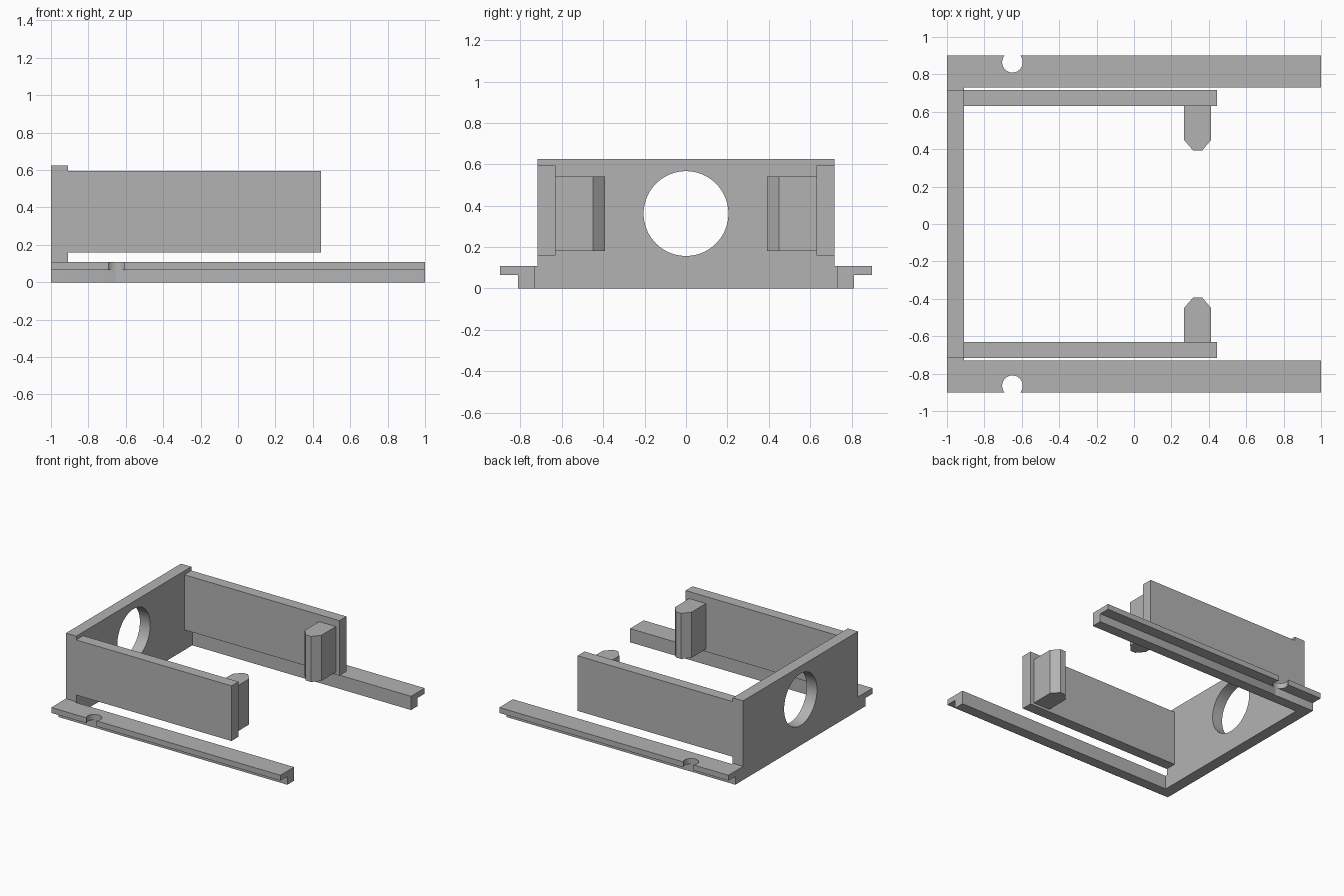
import bpy
import bmesh
from math import pi, radians
from mathutils import Matrix, Vector

if "Cube" in bpy.data.objects:
    bpy.data.objects.remove(bpy.data.objects["Cube"], do_unlink=True)

grey = bpy.data.materials.new("plain_grey")
grey.use_nodes = True
colour = (0.45, 0.45, 0.45, 1)
grey.diffuse_color = colour
grey.node_tree.nodes["Principled BSDF"].inputs["Base Color"].default_value = colour


def finish(name, bm):
    bmesh.ops.recalc_face_normals(bm, faces=bm.faces)
    mesh = bpy.data.meshes.new(name)
    bm.to_mesh(mesh)
    bm.free()
    mesh.materials.append(grey)
    obj = bpy.data.objects.new(name, mesh)
    bpy.context.collection.objects.link(obj)
    return obj


def prism(name, profile, axis, low, high):
    """Extrude a 2D profile along x (profile in y, z) or z (profile in x, y)."""
    bm = bmesh.new()
    place = (lambda a, b: (low, a, b)) if axis == "X" else (lambda a, b: (a, b, low))
    face = bm.faces.new([bm.verts.new(place(a, b)) for a, b in profile])
    step = Vector((high - low, 0, 0) if axis == "X" else (0, 0, high - low))
    new = bmesh.ops.extrude_face_region(bm, geom=[face])["geom"]
    bmesh.ops.translate(bm, vec=step, verts=[v for v in new if isinstance(v, bmesh.types.BMVert)])
    return finish(name, bm)


def drill(obj, radius, depth, centre, axis):
    """Cut a round hole through obj and shade its wall smoothly."""
    bm = bmesh.new()
    turn = Matrix.Rotation(pi / 2, 4, "Y") if axis == "X" else Matrix()
    bmesh.ops.create_cone(bm, cap_ends=True, segments=64, radius1=radius, radius2=radius,
                          depth=depth, matrix=Matrix.Translation(centre) @ turn)
    cutter = finish("hole_cutter", bm)
    cutter.hide_render = True
    mod = obj.modifiers.new("hole", "BOOLEAN")
    mod.operation = "DIFFERENCE"
    mod.solver = "EXACT"
    mod.object = cutter
    bpy.ops.object.select_all(action="DESELECT")
    obj.select_set(True)
    bpy.context.view_layer.objects.active = obj
    bpy.ops.object.modifier_apply(modifier=mod.name)
    bpy.data.objects.remove(cutter, do_unlink=True)
    bpy.ops.object.shade_smooth_by_angle(angle=radians(30))


# End plate, slightly wider at the foot where it joins the rails
half = [(0.73, 0), (0.73, 0.108), (0.717, 0.108), (0.717, 0.625)]
plate = prism("end_plate", half + [(-y, z) for y, z in reversed(half)], "X", -1, -0.91)
drill(plate, 0.205, 0.4, (-0.955, 0, 0.362), "X")

for side, s in (("left", 1), ("right", -1)):
    # Stepped base rail with a round notch in its outer flange
    section = [(0.73, 0), (0.813, 0), (0.813, 0.065), (0.9, 0.065), (0.9, 0.108), (0.73, 0.108)]
    rail = prism(side + "_rail", [(s * y, z) for y, z in section], "X", -1, 1)
    drill(rail, 0.055, 0.4, (-0.65, s * 0.865, 0.1), "Z")

    # Side wall raised above the rail
    wall = [(0.63, 0.16), (0.717, 0.16), (0.717, 0.595), (0.63, 0.595)]
    prism(side + "_wall", [(s * y, z) for y, z in wall], "X", -0.91, 0.445)

    # Inward post with a chamfered tip
    post = [(0.267, 0.63), (0.267, 0.45), (0.317, 0.392),
            (0.363, 0.392), (0.413, 0.45), (0.413, 0.63)]
    prism(side + "_post", [(x, s * y) for x, y in post], "Z", 0.18, 0.54)
